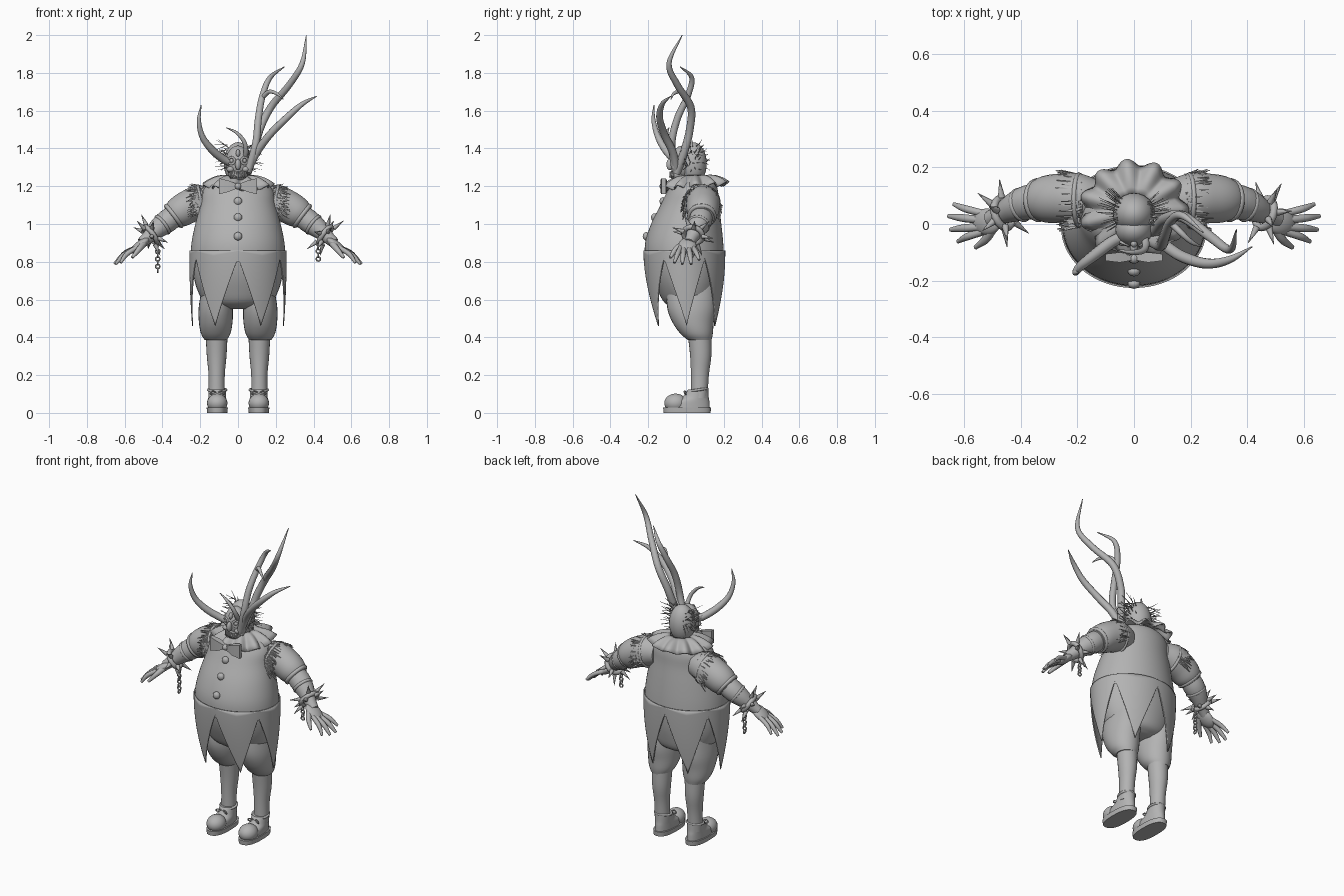
import bpy, bmesh, math, random
from math import sin, cos, pi, tau
from mathutils import Vector, Matrix

random.seed(4)
start_cube = bpy.data.objects.get("Cube")
if start_cube:
    bpy.data.objects.remove(start_cube)

COLOUR = (0.45, 0.45, 0.45, 1)
grey = bpy.data.materials.new("plain grey")
grey.use_nodes = True
grey.diffuse_color = COLOUR
grey.node_tree.nodes["Principled BSDF"].inputs["Base Color"].default_value = COLOUR


# ---- helpers ----
def finish(name, bm, thick=0, angle=50):
    bmesh.ops.recalc_face_normals(bm, faces=bm.faces)
    mesh = bpy.data.meshes.new(name)
    bm.to_mesh(mesh)
    bm.free()
    mesh.materials.append(grey)
    obj = bpy.data.objects.new(name, mesh)
    bpy.context.scene.collection.objects.link(obj)
    if thick:
        solid = obj.modifiers.new("thickness", "SOLIDIFY")
        solid.thickness = thick
        solid.offset = 0
    bpy.ops.object.select_all(action="DESELECT")
    bpy.context.view_layer.objects.active = obj
    obj.select_set(True)
    bpy.ops.object.shade_smooth_by_angle(angle=math.radians(angle))
    return obj


def smooth_keys(keys, steps):
    """Catmull-Rom resampling of equally sized tuples."""
    k = [Vector(v) for v in keys]
    k = [k[0] * 2 - k[1]] + k + [k[-1] * 2 - k[-2]]
    out = []
    for i in range(1, len(k) - 2):
        a, b, c, d = k[i - 1:i + 3]
        for s in range(steps):
            t = s / steps
            out.append((b * 2 + (c - a) * t + (a * 2 - b * 5 + c * 4 - d) * t ** 2
                        + (b * 3 - a - c * 3 + d) * t ** 3) / 2)
    return out + [k[-2]]


def add_rows(bm, rows, cap=True):
    """Skin closed rings of points."""
    vs = [[bm.verts.new(p) for p in row] for row in rows]
    n = len(vs[0])
    for lo, hi in zip(vs, vs[1:]):
        for i in range(n):
            j = (i + 1) % n
            bm.faces.new((lo[i], lo[j], hi[j], hi[i]))
    if cap:
        bm.faces.new(vs[0])
        bm.faces.new(vs[-1])


def loft(name, keys, cx=0, n=40, steps=4, power=1, cap=True):
    """Keys are height, half width, front y, back y."""
    def bend(v):
        return math.copysign(abs(v) ** power, v)
    rows = []
    for z, rx, y0, y1 in smooth_keys(keys, steps):
        ring = [tau * i / n for i in range(n)]
        rows.append([(cx + rx * bend(cos(a)), (y0 + y1) / 2 + (y1 - y0) / 2 * bend(sin(a)), z)
                     for a in ring])
    bm = bmesh.new()
    add_rows(bm, rows, cap)
    return finish(name, bm)


def add_tube(bm, keys, n=12, steps=6):
    """Keys are x, y, z, radius."""
    pts = smooth_keys(keys, steps)
    rows, side = [], None
    for i, p in enumerate(pts):
        tan = (pts[min(i + 1, len(pts) - 1)].xyz - pts[max(i - 1, 0)].xyz).normalized()
        side = tan.orthogonal() if side is None else side - tan * side.dot(tan)
        side.normalize()
        up = tan.cross(side)
        rows.append([p.xyz + (side * cos(tau * j / n) + up * sin(tau * j / n)) * max(p.w, 0.001)
                     for j in range(n)])
    add_rows(bm, rows)


def tube(name, keys, s=1, n=12):
    bm = bmesh.new()
    add_tube(bm, [(s * x, y, z, r) for x, y, z, r in keys], n)
    return finish(name, bm)


def ball(name, at, size, turn=0):
    bm = bmesh.new()
    m = Matrix.Translation(at) @ Matrix.Rotation(turn, 4, "Y") @ Matrix.Diagonal((*size, 1))
    bmesh.ops.create_uvsphere(bm, u_segments=24, v_segments=16, radius=1, matrix=m)
    return finish(name, bm)


def add_ring(bm, at, axis, big, small, n=24, stretch=1):
    q = Vector(axis).to_track_quat("Z", "Y")
    rows = []
    for i in range(n + 1):
        a = tau * i / n
        rows.append([Vector(at) + q @ Vector(((big + small * cos(b)) * cos(a) * stretch,
                                             (big + small * cos(b)) * sin(a), small * sin(b)))
                     for b in [tau * j / 8 for j in range(8)]])
    add_rows(bm, rows, False)
    bmesh.ops.remove_doubles(bm, verts=bm.verts, dist=1e-5)


def ring(name, *args, **kw):
    bm = bmesh.new()
    add_ring(bm, *args, **kw)
    return finish(name, bm)


# ---- coat with pointed tails ----
loft("coat", [(1.25, .06, -.02, .11), (1.215, .15, -.07, .155), (1.17, .188, -.1, .17),
              (1.1, .2, -.135, .175), (1, .226, -.185, .187), (.9, .246, -.216, .197),
              (.8, .253, -.218, .203)], n=64, cap=False)
COLS = 120
tails = []
for k in range(15):
    row = []
    for i in range(COLS):
        a = tau * i / COLS
        wave = abs((i / COLS * 6 + .5) % 1 - .5) * 2
        z = .86 - (.04 + .36 * (1 - wave)) * k / 14
        u = (.86 - z) / .4
        y0, y1 = -.223 + .055 * u ** 1.6, .205 - .03 * u ** 2
        row.append(((.255 - .015 * u * u) * cos(a), (y0 + y1) / 2 + (y1 - y0) / 2 * sin(a), z))
    tails.append(row)
bm = bmesh.new()
add_rows(bm, tails, False)
finish("coat_tails", bm, .006)

# ---- trousers ----
loft("trouser_seat", [(.88, .24, -.205, .19), (.75, .238, -.185, .187), (.65, .215, -.15, .172),
                      (.58, .17, -.11, .15), (.55, .08, -.04, .1)])

# ---- buttons ----
for z, y in ((1.12, -.122), (1.035, -.167), (.935, -.211)):
    ball("button", (0, y, z), (.022, .018, .022))

# ---- pleated collar and bow ----
rows = []
for k in range(6):
    f, row = k / 5, []
    for i in range(132):
        a = tau * i / 132
        pleat = cos(11 * a)
        r = .06 + (.115 + .014 * pleat) * f
        row.append((r * 1.02 * cos(a), .05 + r * .95 * sin(a),
                    1.255 - .055 * f * f + .011 * f * pleat + .012 * f * sin(a)))
    rows.append(row)
bm = bmesh.new()
add_rows(bm, rows, False)
finish("pleated_collar", bm, .008)
for s in (1, -1):
    bm = bmesh.new()
    add_rows(bm, [[(s * x, -.118 + y, 1.2 + z) for y, z in
                   ((-d, -h), (d, -h), (d, h), (-d, h))]
                  for x, d, h in ((.005, .01, .012), (.05, .018, .03), (.1, .012, .042))])
    finish("bow_loop", bm, angle=30)
ball("bow_knot", (0, -.122, 1.2), (.018, .018, .018))

# ---- head and mask ----
ball("head", (0, .037, 1.32), (.075, .073, .113))
ball("mask", (0, -.02, 1.325), (.066, .06, .09))
ball("jaw", (0, -.04, 1.262), (.05, .045, .035))
ball("mask_jewel", (0, -.086, 1.315), (.015, .018, .03))
ball("forehead_bead", (0, -.07, 1.375), (.012, .014, .02))
teeth = bmesh.new()
for i in range(-4, 5):
    x = i * .01
    y = -.083 + abs(i) ** 2 * .0012
    add_tube(teeth, [(x, y, 1.278, .005), (x, y - .004, 1.245, .002)], 6, 1)
finish("teeth", teeth)
for s in (1, -1):
    ring("eye_rim", (s * .034, -.069, 1.335), (s * .4, -1, 0), .018, .006)
    ball("eye", (s * .032, -.062, 1.335), (.013, .013, .013))
    ball("cheek", (s * .04, -.06, 1.29), (.02, .018, .016))

hair = bmesh.new()
for i in range(80):
    s = random.choice((1, -1))
    a, z = random.uniform(-.6, .9), random.uniform(1.29, 1.42)
    d = Vector((s * cos(a), sin(a), random.uniform(-.5, .8))).normalized()
    root = Vector((s * .06 * cos(a), .035 + .06 * sin(a), z))
    tip = root + d * random.uniform(.03, .08)
    add_tube(hair, [(*root, .0025), (*tip, .0005)], 4, 1)
finish("hair_tufts", hair)

# ---- horns and antlers ----
tube("right_horn", [(-.03, -.04, 1.32, .02), (-.08, -.065, 1.345, .021), (-.14, -.11, 1.395, .02),
                    (-.19, -.15, 1.465, .016), (-.207, -.172, 1.55, .011), (-.195, -.17, 1.63, .002)])
tube("small_horn", [(.035, -.04, 1.34, .014), (.042, -.075, 1.39, .013), (.03, -.095, 1.44, .011),
                    (-.01, -.1, 1.485, .008), (-.062, -.09, 1.51, .002)])
tube("tall_antler", [(.05, -.05, 1.27, .022), (.085, -.01, 1.38, .022), (.115, .02, 1.5, .021),
                     (.175, .025, 1.62, .02), (.27, -.045, 1.735, .018), (.34, -.09, 1.85, .014),
                     (.362, -.02, 2, .002)])
tube("middle_antler", [(.06, -.06, 1.3, .02), (.095, -.075, 1.43, .02), (.108, -.045, 1.56, .019),
                       (.13, .01, 1.68, .017), (.17, .03, 1.775, .013), (.245, -.03, 1.832, .002)])
tube("antler_branch", [(.13, .005, 1.67, .012), (.165, -.03, 1.7, .011), (.205, -.065, 1.69, .008),
                       (.24, -.08, 1.66, .002)])
tube("low_antler", [(.05, -.05, 1.28, .021), (.1, -.07, 1.38, .021), (.17, -.115, 1.475, .02),
                    (.26, -.14, 1.565, .018), (.34, -.125, 1.635, .013), (.418, -.08, 1.677, .002)])

# ---- paired limbs ----
for s, side in ((1, "left"), (-1, "right")):
    loft(side + "_trouser_leg", [(.68, .07, -.1, .15), (.56, .09, -.1, .157), (.48, .089, -.072, .147),
                                 (.42, .078, -.03, .142), (.385, .058, .01, .135)], s * .118, 28)
    loft(side + "_lower_leg", [(.41, .058, .01, .134), (.3, .052, .022, .134), (.2, .043, .026, .121),
                               (.08, .043, .026, .114)], s * .113, 24)
    # Shoe
    x = s * .11
    loft(side + "_sole", [(0, .054, -.118, .13), (.028, .056, -.121, .133)], x, 36, 1, .8)
    loft(side + "_shoe_upper", [(.026, .05, -.1, .126), (.06, .05, -.08, .124), (.085, .047, -.02, .12),
                                (.125, .046, .012, .118)], x, 28)
    ball(side + "_toe_cap", (x, -.055, .052), (.054, .06, .05))
    ring(side + "_shoe_rim", (x, .066, .122), (0, -.15, 1), .047, .007)
    for t in (1, -1):
        tube(side + "_lace", [(x, .008, .105, .004), (x + t * .025, -.008, .115, .004),
                              (x + t * .035, -.005, .1, .004), (x, .006, .1, .004)], n=6)

    # Sleeve, cuff and forearm
    tube(side + "_sleeve", [(.13, .085, 1.12, .07), (.2, .09, 1.115, .09), (.265, .09, 1.09, .088),
                            (.315, .087, 1.06, .082), (.35, .083, 1.035, .066)], s, 28)
    ring(side + "_sleeve_cuff", (s * .34, .084, 1.043), (s * .8, -.05, -.6), .066, .012, 28)
    tube(side + "_forearm", [(.33, .084, 1.05, .058), (.375, .076, 1.015, .061),
                             (.42, .06, .98, .053), (.47, .035, .935, .036), (.51, .017, .9, .028)], s, 24)
    ring(side + "_forearm_fold", (s * .4, .067, .996), (s * .78, -.25, -.6), .052, .01)

    # Hand
    ball(side + "_palm", (s * .52, .008, .886), (.062, .047, .024), s * .66)
    for y0, tip, r in ((.038, (.637, .07, .81), .013), (.014, (.655, .028, .788), .014),
                       (-.01, (.648, -.02, .788), .014), (-.028, (.622, -.062, .795), .013)):
        mid = (Vector((.54, y0, .872)) + Vector(tip)) / 2 + Vector((.008, 0, .007))
        tube(side + "_finger", [(.535, y0, .876, r), (*mid, r), (*tip, r * .55)], s, 10)
    tube(side + "_thumb", [(.5, -.015, .895, .018), (.525, -.055, .865, .015),
                           (.56, -.083, .822, .008)], s, 10)

    # Spiked bracelet
    centre, axis = Vector((s * .462, .038, .942)), Vector((s * .78, -.25, -.58)).normalized()
    ring(side + "_bracelet", centre, axis, .052, .014)
    q = axis.to_track_quat("Z", "Y")
    spikes = bmesh.new()
    for i in range(10):
        d = q @ Vector((cos(tau * i / 10), sin(tau * i / 10), .25 * (-1) ** i))
        add_tube(spikes, [(*(centre + d * .055), .013), (*(centre + d * .118), .001)], 8, 1)
    finish(side + "_bracelet_spikes", spikes)

    # Hanging chain
    chain = bmesh.new()
    for i in range(5 if s > 0 else 8):
        add_ring(chain, (s * .425, .03, .895 - i * .02), (i % 2, 1 - i % 2, 0), .011, .004, 12)
    finish(side + "_chain", chain)

    # Shoulder fringe
    fringe = bmesh.new()
    for i in range(170):
        a = random.uniform(-.5, pi + .5)
        d = Vector((0, cos(a), sin(a)))
        root = Vector((s * random.uniform(.18, .21), .082, 1.11)) + d * .092
        tip = root + d * random.uniform(-.005, .02) + Vector((s * random.uniform(.04, .075), 0,
                                                              random.uniform(-.05, -.005)))
        add_tube(fringe, [(*root, .005), (*tip, .0015)], 4, 1)
    finish(side + "_shoulder_fringe", fringe)
    ring(side + "_shoulder_band", (s * .195, .084, 1.113), (s, 0, -.2), .09, .009, 28)
